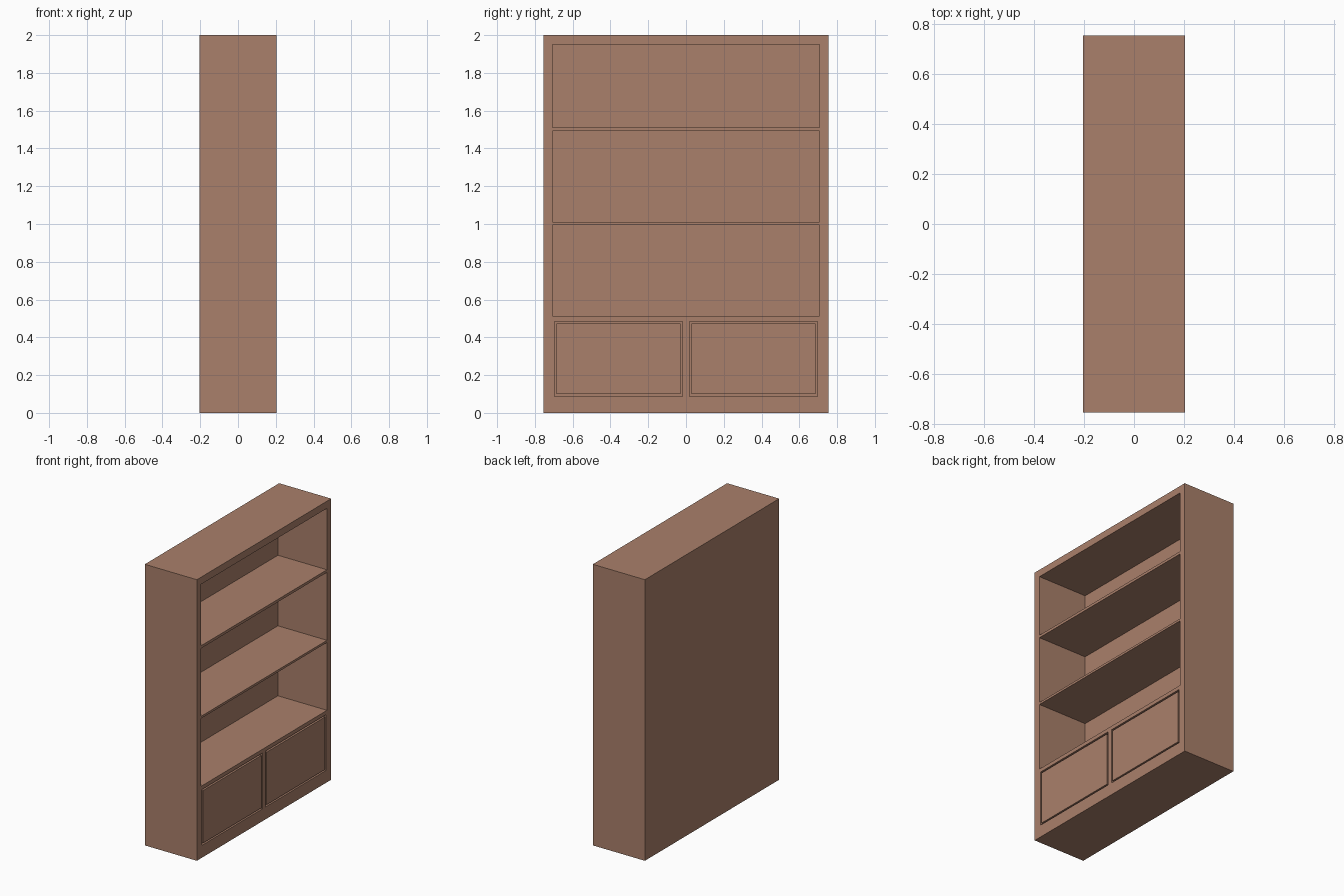
import bpy

if "Cube" in bpy.data.objects:
    bpy.data.objects.remove(bpy.data.objects["Cube"])

wood = bpy.data.materials.new("wood")
wood.diffuse_color = (0.40, 0.215, 0.145, 1)
wood.use_nodes = True
wood.node_tree.nodes["Principled BSDF"].inputs["Base Color"].default_value = wood.diffuse_color

FRONT = 0.205      # open face, towards +x
HALF_W = 0.755     # half width along y
HEIGHT = 2.0


def box(name, x0, x1, y0, y1, z0, z1):
    bpy.ops.mesh.primitive_cube_add(
        size=1, location=((x0 + x1) / 2, (y0 + y1) / 2, (z0 + z1) / 2))
    ob = bpy.context.object
    ob.name = ob.data.name = name
    ob.scale = (x1 - x0, y1 - y0, z1 - z0)
    bpy.ops.object.transform_apply(location=False, rotation=False, scale=True)
    ob.data.materials.append(wood)
    return ob


# Cabinet body
body = box("bookcase_body", -FRONT, FRONT, -HALF_W, HALF_W, 0, HEIGHT)

# Three open shelf bays
cutters = []
for z0, z1 in ((0.512, 0.994), (1.01, 1.493), (1.512, 1.949)):
    cutters.append(box("bay_cutter", -0.181, FRONT + 0.1, -0.7075, 0.7075, z0, z1))

# Door recesses, each slightly larger than its door
for s in (-1, 1):
    y0, y1 = sorted((s * 0.018, s * 0.696))
    cutters.append(box("recess_cutter", FRONT - 0.025, FRONT + 0.1, y0, y1, 0.088, 0.485))

for cutter in cutters:
    cutter.hide_render = True
    mod = body.modifiers.new("cut", 'BOOLEAN')
    mod.operation = 'DIFFERENCE'
    mod.solver = 'EXACT'
    mod.object = cutter
    bpy.context.view_layer.objects.active = body
    bpy.ops.object.modifier_apply(modifier=mod.name)
    bpy.data.objects.remove(cutter)

# Cupboard doors, leaving a thin shadow gap all round
for s, side in ((-1, "left"), (1, "right")):
    y0, y1 = sorted((s * 0.029, s * 0.686))
    box(side + "_door", FRONT - 0.025, FRONT, y0, y1, 0.099, 0.473)
